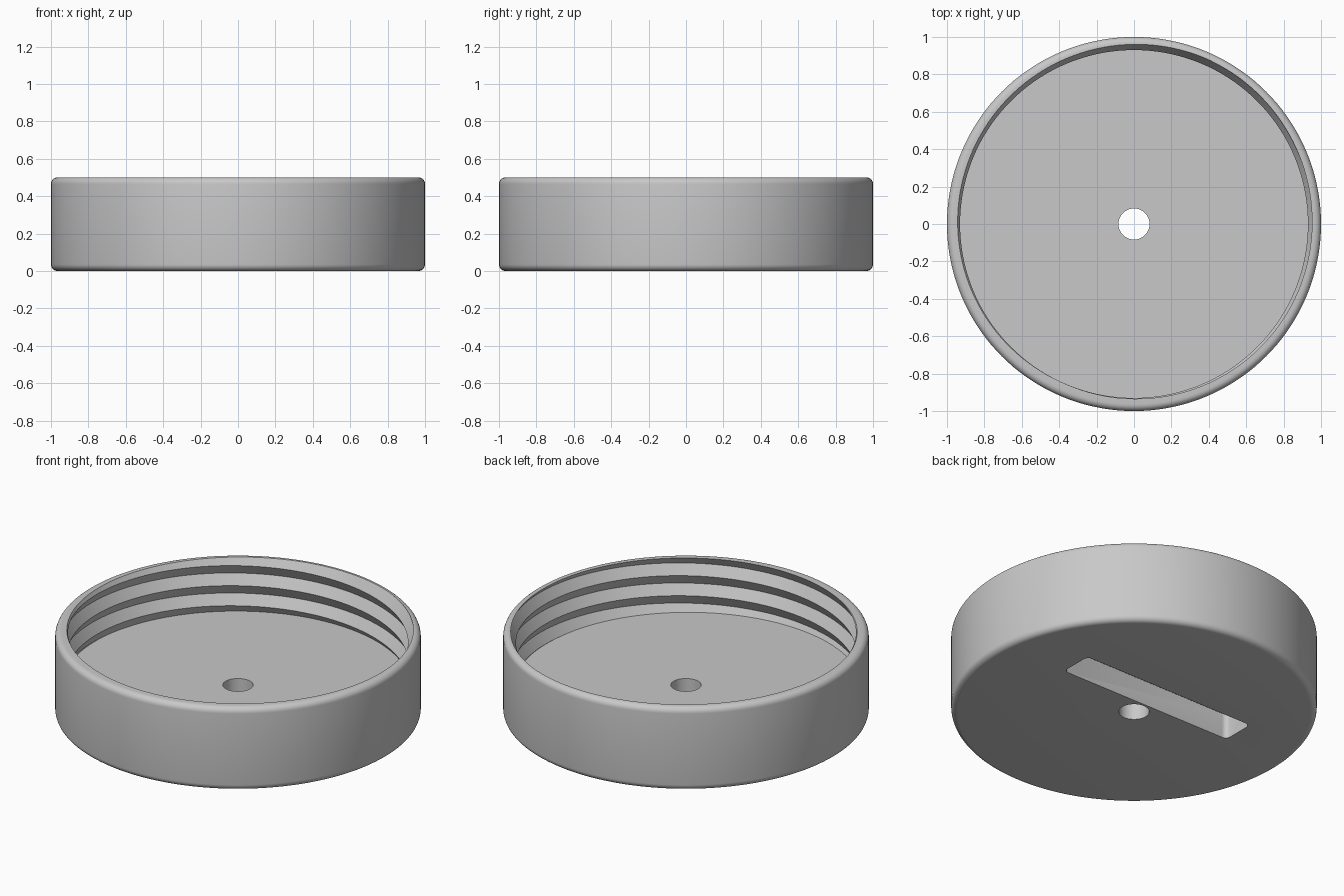
import bpy
import bmesh
import math

old = bpy.data.objects.get("Cube")
if old:
    bpy.data.objects.remove(old, do_unlink=True)

COLUMNS = 144
HEIGHT, FLOOR = 0.5, 0.173
HOLE, FILLET = 0.083, 0.035
CREST, ROOT = 0.93, 0.965
PITCH, CREST_START = 0.121, 0.417

grey = bpy.data.materials.new("light grey plastic")
grey.use_nodes = True
colour = (0.58, 0.58, 0.58, 1)
grey.diffuse_color = colour
grey.node_tree.nodes["Principled BSDF"].inputs["Base Color"].default_value = colour


def make_object(name, bm):
    mesh = bpy.data.meshes.new(name)
    bm.to_mesh(mesh)
    bm.free()
    mesh.materials.append(grey)
    obj = bpy.data.objects.new(name, mesh)
    bpy.context.collection.objects.link(obj)
    return obj


def fillet(z, start):
    """Quarter round on the outer edge, as (radius, height) points."""
    angles = [math.radians(start + 15 * i) for i in range(7)]
    return [(1 - FILLET + FILLET * math.cos(a), z + FILLET * math.sin(a)) for a in angles]


def section(turn):
    """Closed cross-section of the lid at a fraction of a turn."""
    crest = CREST_START + PITCH * turn
    points = [(HOLE, 0)] + fillet(FILLET, -90) + fillet(HEIGHT - FILLET, 0)
    # V-shaped thread, clipped by the rim and the floor
    for half in range(6, -11, -1):
        z = min(HEIGHT, max(FLOOR, crest + half * PITCH / 2))
        phase = ((z - crest) / PITCH) % 1
        depth = 2 * min(phase, 1 - phase)
        points.append((CREST + (ROOT - CREST) * depth, z))
    points.append((HOLE, FLOOR))
    return points


# Lid body: cross-sections swept round the axis
bm = bmesh.new()
rings = []
for c in range(COLUMNS + 1):
    a = math.tau * c / COLUMNS
    rings.append([bm.verts.new((r * math.cos(a), r * math.sin(a), z))
                  for r, z in section(c / COLUMNS)])
for one, two in zip(rings, rings[1:]):
    for i in range(len(one)):
        j = (i + 1) % len(one)
        bm.faces.new((one[i], two[i], two[j], one[j]))
bmesh.ops.remove_doubles(bm, verts=bm.verts, dist=0.0001)
bmesh.ops.recalc_face_normals(bm, faces=bm.faces)
lid = make_object("threaded_lid", bm)

# Slot in the underside: box with rounded upright edges
bm = bmesh.new()
bmesh.ops.create_cube(bm, size=1)
bmesh.ops.scale(bm, vec=(1.16, 0.2, 0.3), verts=bm.verts)
bmesh.ops.translate(bm, vec=(0, 0.196, 0), verts=bm.verts)
upright = [e for e in bm.edges if abs(e.verts[0].co.z - e.verts[1].co.z) > 0.1]
bmesh.ops.bevel(bm, geom=upright, offset=0.03, segments=5, profile=0.5, affect='EDGES')
cutter = make_object("slot_cutter", bm)
cutter.hide_render = True

cut = lid.modifiers.new("slot", 'BOOLEAN')
cut.operation = 'DIFFERENCE'
cut.solver = 'EXACT'
cut.object = cutter

bpy.ops.object.select_all(action='DESELECT')
lid.select_set(True)
bpy.context.view_layer.objects.active = lid
bpy.ops.object.modifier_apply(modifier=cut.name)
bpy.data.objects.remove(cutter, do_unlink=True)
bpy.ops.object.shade_smooth_by_angle(angle=math.radians(30))
